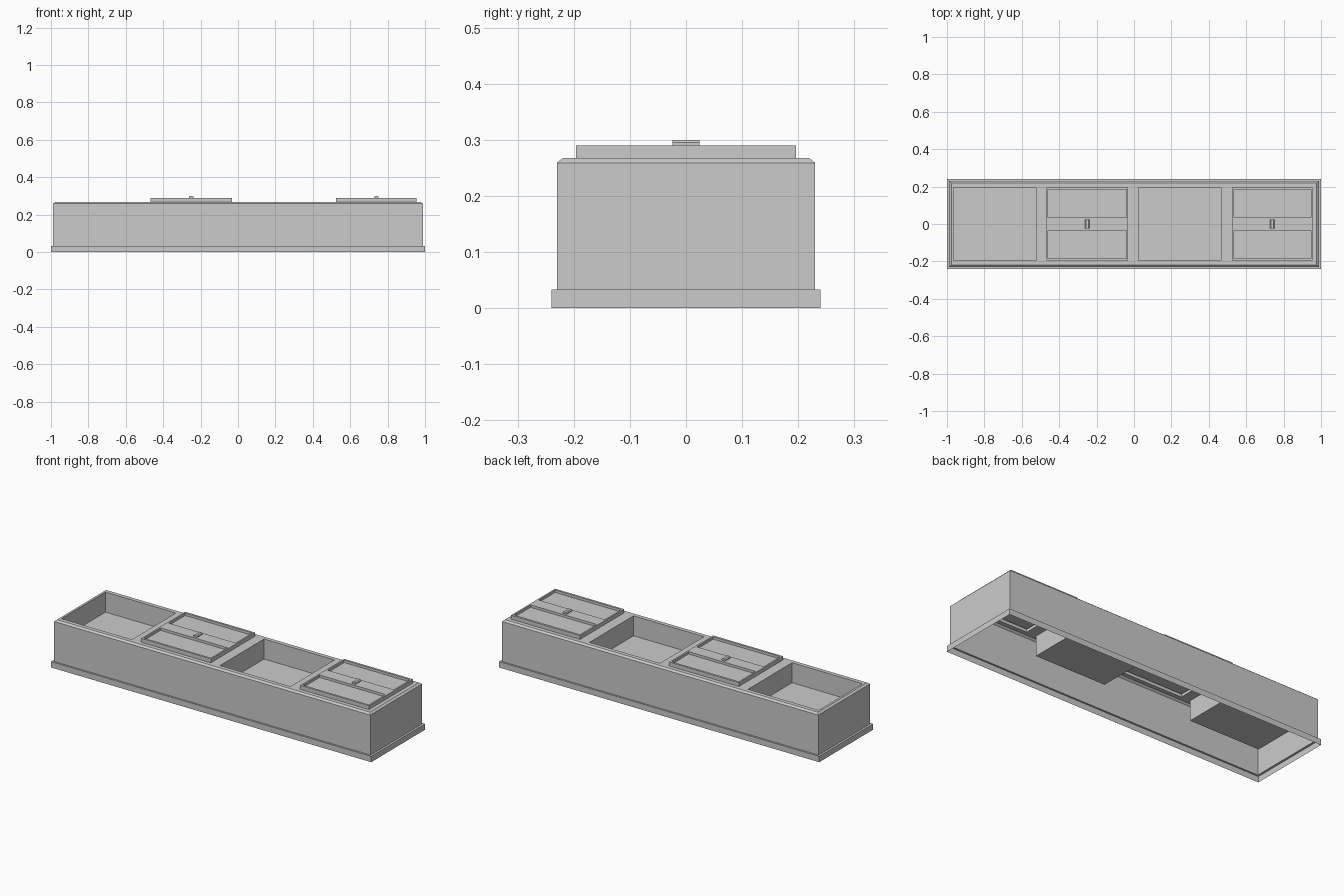
import bpy, bmesh

if "Cube" in bpy.data.objects:
    bpy.data.objects.remove(bpy.data.objects["Cube"])

WELLS = [(-0.965, -0.525), (0.025, 0.465)]      # open compartments
LIDS = [(-0.468, -0.032), (0.525, 0.955)]       # covered compartments
TOP, LID_TOP, WELL_FLOOR = 0.268, 0.290, 0.155


def ring(bm, x0, x1, y0, y1, z):
    return [bm.verts.new((x, y, z)) for x, y in ((x0, y0), (x1, y0), (x1, y1), (x0, y1))]


def bridge(bm, a, b):
    n = len(a)
    for i in range(n):
        bm.faces.new((a[i], a[(i + 1) % n], b[(i + 1) % n], b[i]))


def grid_plate(bm, xs, ys, z, holes):
    """Flat plate at height z with rectangular holes given as (column, row)."""
    v = [[bm.verts.new((x, y, z)) for y in ys] for x in xs]
    for i in range(len(xs) - 1):
        for j in range(len(ys) - 1):
            if (i, j) not in holes:
                bm.faces.new((v[i][j], v[i + 1][j], v[i + 1][j + 1], v[i][j + 1]))


def pocket(bm, x0, x1, y0, y1, z_top, z_floor):
    """Recess: four walls going down to a floor."""
    upper, floor = ring(bm, x0, x1, y0, y1, z_top), ring(bm, x0, x1, y0, y1, z_floor)
    bridge(bm, floor[::-1], upper[::-1])
    bm.faces.new(floor)


def finish(bm, name):
    bmesh.ops.remove_doubles(bm, verts=bm.verts, dist=0.0001)
    me = bpy.data.meshes.new(name)
    bm.to_mesh(me)
    bm.free()
    ob = bpy.data.objects.new(name, me)
    bpy.context.collection.objects.link(ob)
    return ob


# Open-bottomed body: skirting, ledge, wall, chamfer
bm = bmesh.new()
profile = [(1.0, 0.24, 0), (1.0, 0.24, 0.033), (0.988, 0.23, 0.033),
           (0.988, 0.23, 0.259), (0.977, 0.219, TOP)]
rings = [ring(bm, -x, x, -y, y, z) for x, y, z in profile]
for a, b in zip(rings, rings[1:]):
    bridge(bm, a, b)

# Top deck with four openings, two of them sunken wells
xs = sorted([-0.977, 0.977] + [x for span in WELLS + LIDS for x in span])
grid_plate(bm, xs, [-0.219, -0.196, 0.196, 0.219], TOP, {(i, 1) for i in (1, 3, 5, 7)})
for x0, x1 in WELLS:
    pocket(bm, x0, x1, -0.196, 0.196, TOP, WELL_FLOOR)
finish(bm, "planter_body")

for n, (x0, x1) in enumerate(LIDS, 1):
    # Raised lid with two recessed panels
    bm = bmesh.new()
    bridge(bm, ring(bm, x0, x1, -0.196, 0.196, TOP), ring(bm, x0, x1, -0.196, 0.196, LID_TOP))
    a, b = x0 + 0.009, x1 - 0.009
    grid_plate(bm, [x0, a, b, x1], [-0.196, -0.184, -0.036, 0.036, 0.184, 0.196],
               LID_TOP, {(1, 1), (1, 3)})
    for y0, y1 in ((-0.184, -0.036), (0.036, 0.184)):
        pocket(bm, a, b, y0, y1, LID_TOP, LID_TOP - 0.014)
    finish(bm, f"lid_{n}")

    # Small handle bar with a chamfered top
    bm = bmesh.new()
    c = (x0 + x1) / 2
    section = [(-0.012, 0.289), (0.012, 0.289), (0.012, 0.295), (0.007, 0.30),
               (-0.007, 0.30), (-0.012, 0.295)]
    front, back = ([bm.verts.new((c + x, y, z)) for x, z in section] for y in (-0.024, 0.024))
    bridge(bm, front[::-1], back[::-1])
    bm.faces.new(front)
    bm.faces.new(back[::-1])
    bmesh.ops.recalc_face_normals(bm, faces=bm.faces)
    finish(bm, f"lid_handle_{n}")
